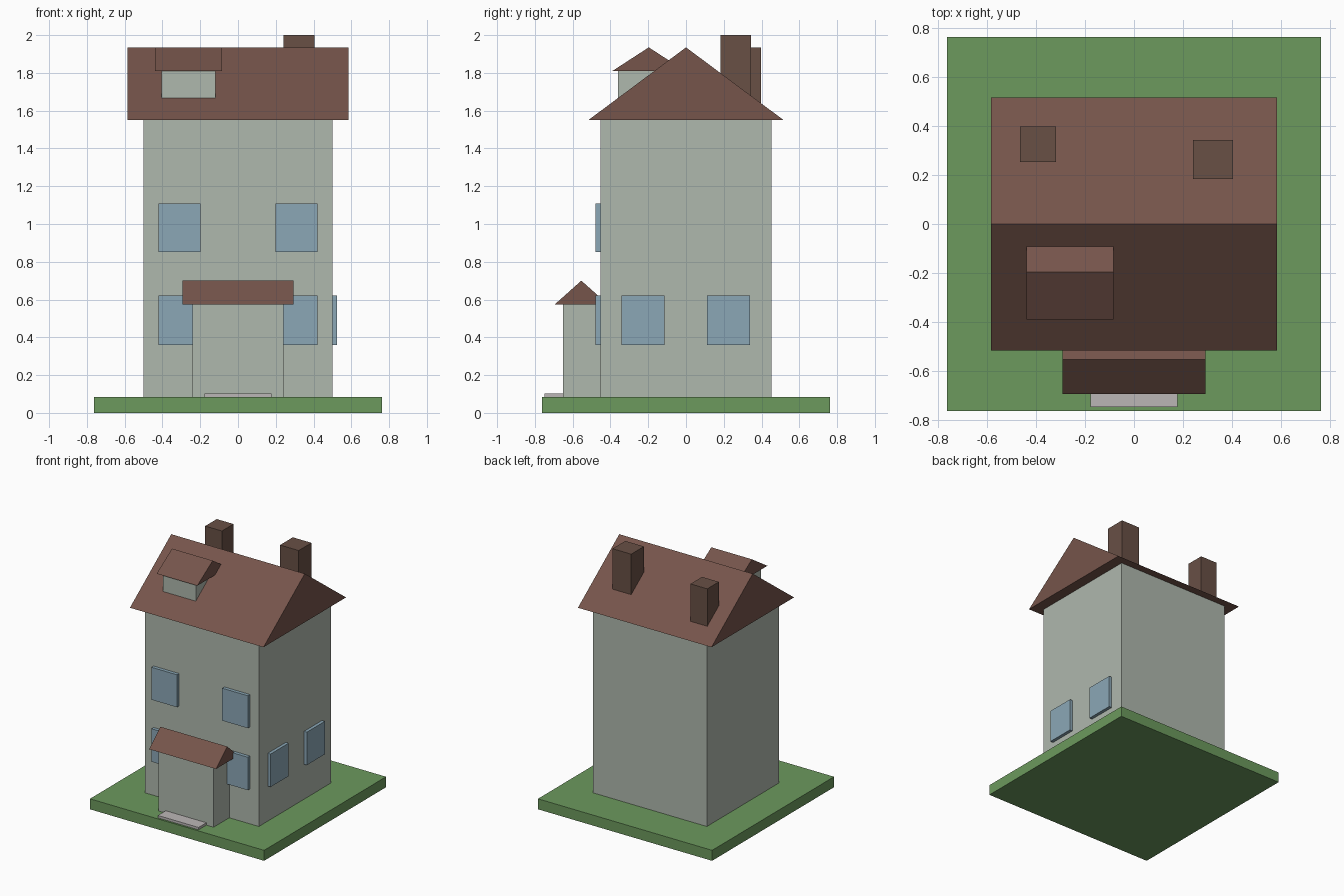
import bpy

if "Cube" in bpy.data.objects:
    bpy.data.objects.remove(bpy.data.objects["Cube"])


def material(name, rgb):
    m = bpy.data.materials.new(name)
    m.diffuse_color = (*rgb, 1)
    m.use_nodes = True
    m.node_tree.nodes["Principled BSDF"].inputs["Base Color"].default_value = m.diffuse_color
    return m


GRASS = material("grass", (0.15, 0.32, 0.11))
WALL = material("wall", (0.43, 0.48, 0.42))
ROOF = material("roof", (0.18, 0.09, 0.07))
BRICK = material("chimney_brick", (0.14, 0.08, 0.06))
GLASS = material("glass", (0.26, 0.39, 0.47))
STONE = material("stone", (0.50, 0.47, 0.47))


def build(name, verts, faces, mat):
    me = bpy.data.meshes.new(name)
    me.from_pydata(verts, [], faces)
    me.materials.append(mat)
    ob = bpy.data.objects.new(name, me)
    bpy.context.collection.objects.link(ob)
    return ob


def box(name, xs, ys, zs, mat):
    verts = [(x, y, z) for x in xs for y in ys for z in zs]
    faces = [(0, 1, 3, 2), (4, 6, 7, 5), (0, 4, 5, 1),
             (2, 3, 7, 6), (0, 2, 6, 4), (1, 5, 7, 3)]
    return build(name, verts, faces, mat)


def gable(name, xs, ys, zs, mat):
    # triangular prism with its ridge along x
    mid = (ys[0] + ys[1]) / 2
    verts = [(x, y, z) for x in xs
             for y, z in ((ys[0], zs[0]), (ys[1], zs[0]), (mid, zs[1]))]
    faces = [(0, 2, 1), (3, 4, 5), (0, 1, 4, 3), (1, 2, 5, 4), (2, 0, 3, 5)]
    return build(name, verts, faces, mat)


# Lawn and main house
box("lawn", (-0.763, 0.763), (-0.763, 0.763), (0, 0.083), GRASS)
box("house_walls", (-0.5, 0.5), (-0.453, 0.453), (0.083, 1.55), WALL)
gable("main_roof", (-0.585, 0.585), (-0.517, 0.517), (1.55, 1.935), ROOF)

# Dormer
box("dormer_walls", (-0.405, -0.118), (-0.36, -0.035), (1.667, 1.81), WALL)
gable("dormer_roof", (-0.44, -0.084), (-0.39, -0.004), (1.81, 1.935), ROOF)

# Chimneys on the back slope
box("chimney_tall", (0.24, 0.404), (0.183, 0.343), (1.64, 2.0), BRICK)
box("chimney_short", (-0.465, -0.318), (0.253, 0.398), (1.6, 1.935), BRICK)

# Porch and step
box("porch_walls", (-0.241, 0.241), (-0.65, -0.453), (0.083, 0.575), WALL)
gable("porch_roof", (-0.293, 0.293), (-0.694, -0.414), (0.575, 0.7), ROOF)
box("front_step", (-0.178, 0.178), (-0.748, -0.65), (0.083, 0.102), STONE)

# Front windows on both floors, side windows on the ground floor only
LOWER, UPPER = (0.36, 0.621), (0.851, 1.108)
for floor, zs in (("lower", LOWER), ("upper", UPPER)):
    for side, xs in (("left", (-0.422, -0.198)), ("right", (0.198, 0.422))):
        box(f"front_window_{floor}_{side}", xs, (-0.48, -0.445), zs, GLASS)
for place, ys in (("front", (-0.341, -0.115)), ("back", (0.112, 0.338))):
    box(f"side_window_{place}", (0.492, 0.525), ys, LOWER, GLASS)
